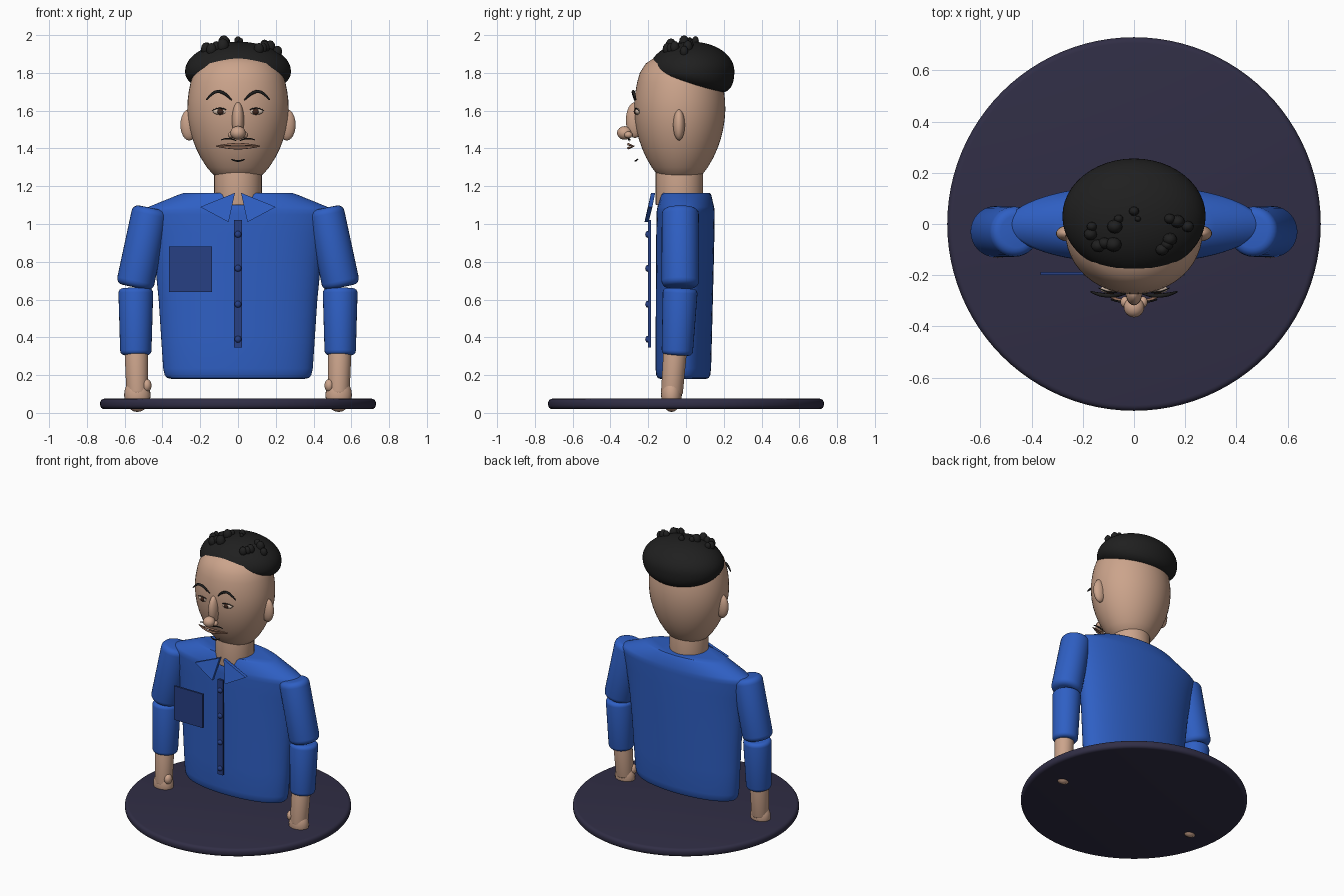
import bpy, bmesh, math
from mathutils import Vector, Matrix

if "Cube" in bpy.data.objects:
    bpy.data.objects.remove(bpy.data.objects["Cube"])


def material(name, rgb):
    m = bpy.data.materials.new(name)
    m.diffuse_color = (*rgb, 1)
    m.use_nodes = True
    m.node_tree.nodes["Principled BSDF"].inputs["Base Color"].default_value = m.diffuse_color
    return m


SHIRT = material("shirt blue", (0.028, 0.115, 0.55))
TRIM = material("dark blue", (0.02, 0.05, 0.23))
SKIN = material("skin", (0.60, 0.37, 0.26))
LIP = material("lip brown", (0.33, 0.17, 0.11))
HAIR = material("hair black", (0.014, 0.014, 0.014))
BASE = material("base navy", (0.03, 0.027, 0.06))
EYE = material("eye beige", (0.62, 0.48, 0.38))
IRIS = material("iris brown", (0.05, 0.02, 0.012))


def finish(name, bm, mat, angle=40):
    bmesh.ops.recalc_face_normals(bm, faces=bm.faces[:])
    me = bpy.data.meshes.new(name)
    bm.to_mesh(me)
    bm.free()
    me.materials.append(mat)
    me.polygons.foreach_set("use_smooth", [True] * len(me.polygons))
    me.set_sharp_from_angle(angle=math.radians(angle))
    ob = bpy.data.objects.new(name, me)
    bpy.context.collection.objects.link(ob)
    return ob


def loft(name, rings, mat, n=48, matrix=None):
    """Skin elliptical rings (cx, cy, z, rx, ry) and cap both ends."""
    bm = bmesh.new()
    loops = []
    for cx, cy, z, rx, ry in rings:
        loops.append([bm.verts.new((cx + rx * math.cos(2 * math.pi * i / n),
                                    cy + ry * math.sin(2 * math.pi * i / n), z)) for i in range(n)])
    for a, b in zip(loops, loops[1:]):
        for i in range(n):
            j = (i + 1) % n
            bm.faces.new((a[i], a[j], b[j], b[i]))
    bm.faces.new(loops[0][::-1])
    bm.faces.new(loops[-1])
    if matrix:
        bm.transform(matrix)
    return finish(name, bm, mat)


def limb(name, p0, p1, r0, r1, mat, b=0.03, n=32):
    """Tapered cylinder from p0 to p1 with rounded rims."""
    p0, p1 = Vector(p0), Vector(p1)
    d = p1 - p0
    steps = [math.pi / 2 * k / 4 for k in range(5)]
    prof = [(b * (1 - math.cos(t)), r0 - b + b * math.sin(t)) for t in steps]
    prof += [(d.length - b * (1 - math.cos(t)), r1 - b + b * math.sin(t)) for t in reversed(steps)]
    m = Matrix.Translation(p0) @ d.to_track_quat('Z', 'Y').to_matrix().to_4x4()
    return loft(name, [(0, 0, z, r, r) for z, r in prof], mat, n, m)


def ball(name, c, r, mat, seg=24):
    bm = bmesh.new()
    bmesh.ops.create_uvsphere(bm, u_segments=seg, v_segments=seg // 2, radius=1)
    bm.transform(Matrix.Translation(c) @ Matrix.Diagonal((*r, 1)))
    return finish(name, bm, mat)


def plate(name, outline, thick, mat):
    """Flat polygon extruded backwards along y."""
    bm = bmesh.new()
    f = bm.faces.new([bm.verts.new(p) for p in outline])
    new = bmesh.ops.extrude_face_region(bm, geom=[f])["geom"]
    for v in new:
        if isinstance(v, bmesh.types.BMVert):
            v.co.y += thick
    return finish(name, bm, mat)


def strand(name, pts, radius, mat):
    """Thin tapered tube through a smooth path."""
    cu = bpy.data.curves.new(name, 'CURVE')
    cu.dimensions = '3D'
    cu.bevel_depth = radius
    cu.bevel_resolution = 2
    cu.use_fill_caps = True
    sp = cu.splines.new('NURBS')
    sp.points.add(len(pts) - 1)
    for i, (q, p) in enumerate(zip(sp.points, pts)):
        q.co = (*p, 1)
        q.radius = 0.4 if i in (0, len(pts) - 1) else 1
    sp.use_endpoint_u = True
    sp.order_u = 3
    cu.materials.append(mat)
    ob = bpy.data.objects.new(name, cu)
    bpy.context.collection.objects.link(ob)
    return ob


# Round base
limb("base_disc", (0, 0, 0.02), (0, 0, 0.075), 0.73, 0.73, BASE, 0.022, 96)

# Torso with rounded hem and sloping shoulders
torso = [(0.18, 0.35, 0.12), (0.185, 0.375, 0.135), (0.2, 0.388, 0.143), (0.235, 0.396, 0.147),
         (0.4, 0.407, 0.149), (0.6, 0.42, 0.151), (0.8, 0.44, 0.153), (0.95, 0.465, 0.154),
         (1.05, 0.492, 0.154), (1.075, 0.495, 0.153), (1.09, 0.475, 0.15),
         (1.155, 0.315, 0.134), (1.165, 0.285, 0.125)]
loft("torso", [(0, -0.015 + 0.015 * (z - 0.18), z, rx, ry) for z, rx, ry in torso], SHIRT, 64)

# Neck and egg-shaped head
limb("neck", (0, -0.035, 1.1), (0, -0.035, 1.3), 0.126, 0.126, SKIN, 0.005)
head = [(1.235, 0.07), (1.245, 0.105), (1.265, 0.135), (1.3, 0.165), (1.35, 0.197), (1.4, 0.222),
        (1.45, 0.241), (1.5, 0.255), (1.55, 0.264), (1.6, 0.268), (1.65, 0.267), (1.7, 0.261),
        (1.75, 0.251), (1.8, 0.235), (1.85, 0.2), (1.88, 0.15), (1.9, 0.08)]
loft("head", [(0, -0.033, z, r, r * 0.9) for z, r in head], SKIN)

# Hair cap: domed above, shallow and sloping to the back below
bm = bmesh.new()
bmesh.ops.create_uvsphere(bm, u_segments=48, v_segments=32, radius=1)
for v in bm.verts:
    x, y, z = v.co
    if z >= 0:
        h = 0.155 * z
    else:
        h = -(0.09 + 0.055 * y) * min(1, -z * 1.15) ** 0.85
    flare = 1 if z >= 0 else (1 - z * z) ** -0.2 if z > -0.95 else 1.3
    v.co = (0.28 * x * flare, 0.03 + 0.226 * y * flare, 1.81 + h)
finish("hair_cap", bm, HAIR)

# Curls on top of the hair
curls = [(-0.17, -0.04, 0.026), (-0.165, -0.01, 0.02), (-0.14, -0.085, 0.028), (-0.115, -0.075, 0.025),
         (-0.08, -0.08, 0.032), (-0.075, -0.01, 0.03), (-0.06, 0.02, 0.018), (0.0, 0.05, 0.02),
         (0.015, 0.02, 0.012), (0.14, 0.02, 0.022), (0.17, 0.01, 0.028), (0.21, -0.01, 0.024),
         (0.14, -0.06, 0.028), (0.11, -0.1, 0.026), (0.13, -0.08, 0.024)]
for i, (x, y, r) in enumerate(curls):
    s = max(0, 1 - (x / 0.28) ** 2 - ((y - 0.03) / 0.226) ** 2)
    ball(f"curl_{i}", (x, y, 1.815 + 0.155 * math.sqrt(s)), (r, r * 0.9, r * 1.25), HAIR, 12)

# Nose, chin tuft
ball("nose_bridge", (0, -0.27, 1.55), (0.032, 0.048, 0.095), SKIN)
ball("nose_tip", (0, -0.325, 1.482), (0.04, 0.04, 0.036), SKIN)
strand("chin_tuft", [(-0.035, -0.255, 1.343), (0, -0.28, 1.325), (0.035, -0.255, 1.343)], 0.007, HAIR)

# Lips
for name, z in (("upper_lip", 1.422), ("lower_lip", 1.402)):
    strand(name, [(-0.115, -0.275, 1.412), (-0.05, -0.305, z), (0.05, -0.305, z),
                  (0.115, -0.275, 1.412)], 0.007, LIP)

# Shirt front: placket, buttons, pocket
plate("placket", [(-0.02, -0.2, 0.345), (0.02, -0.2, 0.345), (0.02, -0.2, 1.02), (-0.02, -0.2, 1.02)], 0.015, TRIM)
for i, z in enumerate((0.39, 0.575, 0.765, 0.945)):
    ball(f"button_{i}", (0, -0.202, z), (0.018, 0.014, 0.018), TRIM, 16)
plate("pocket", [(-0.365, -0.2, 0.64), (-0.138, -0.2, 0.64), (-0.138, -0.2, 0.88), (-0.365, -0.2, 0.88)], 0.013, TRIM)

# Mirrored parts
for side, s in (("left", 1), ("right", -1)):
    # Arms and hands
    limb(f"{side}_upper_sleeve", (s * 0.46, -0.03, 1.085), (s * 0.548, -0.03, 0.665), 0.098, 0.1, SHIRT, 0.035)
    limb(f"{side}_lower_sleeve", (s * 0.541, -0.03, 0.66), (s * 0.541, -0.047, 0.305), 0.092, 0.083, SHIRT, 0.025)
    limb(f"{side}_wrist", (s * 0.539, -0.055, 0.36), (s * 0.533, -0.075, 0.1), 0.063, 0.058, SKIN, 0.01)
    ball(f"{side}_hand", (s * 0.533, -0.077, 0.095), (0.07, 0.055, 0.09), SKIN)
    ball(f"{side}_thumb", (s * 0.483, -0.095, 0.145), (0.025, 0.03, 0.034), SKIN)
    # Collar flap
    plate(f"{side}_collar", [(s * 0.016, -0.185, 1.165), (s * 0.2, -0.2, 1.09), (s * 0.05, -0.22, 1.01)], 0.022, SHIRT)
    # Ear and nostril
    ball(f"{side}_ear", (s * 0.258, -0.037, 1.525), (0.047, 0.031, 0.083), SKIN)
    ball(f"{side}_nostril", (s * 0.035, -0.305, 1.472), (0.018, 0.022, 0.018), SKIN, 16)
    # Eye, iris, lid line
    ball(f"{side}_eye", (s * 0.093, -0.255, 1.595), (0.04, 0.016, 0.017), EYE)
    ball(f"{side}_iris", (s * 0.093, -0.265, 1.595), (0.017, 0.012, 0.016), IRIS, 16)
    strand(f"{side}_eyelid", [(s * 0.05, -0.262, 1.597), (s * 0.093, -0.277, 1.628),
                              (s * 0.138, -0.25, 1.6)], 0.004, HAIR)
    # Eyebrow and moustache
    strand(f"{side}_eyebrow", [(s * 0.033, -0.272, 1.655), (s * 0.065, -0.28, 1.69), (s * 0.105, -0.28, 1.705),
                               (s * 0.14, -0.275, 1.69), (s * 0.168, -0.265, 1.657)], 0.008, HAIR)
    strand(f"{side}_moustache", [(s * 0.01, -0.3, 1.44), (s * 0.045, -0.31, 1.462),
                                 (s * 0.09, -0.295, 1.445)], 0.006, HAIR)
